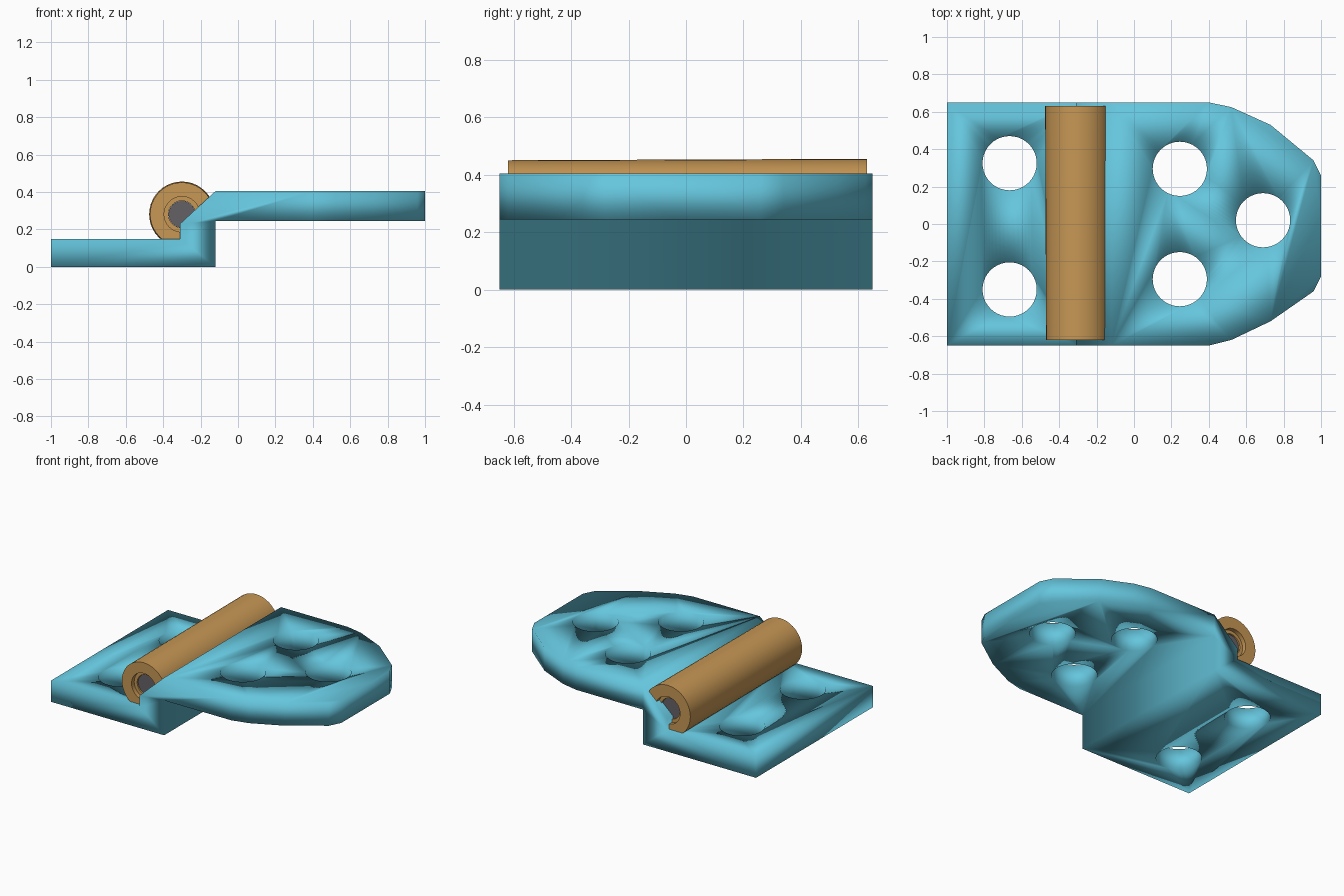
import bpy, bmesh, math
from mathutils import Vector

if "Cube" in bpy.data.objects:
    bpy.data.objects.remove(bpy.data.objects["Cube"])


def material(name, rgb):
    m = bpy.data.materials.new(name)
    m.diffuse_color = (*rgb, 1)
    m.use_nodes = True
    m.node_tree.nodes["Principled BSDF"].inputs["Base Color"].default_value = m.diffuse_color
    return m


def prism(name, points, offset):
    """Extrude a closed polygon along an offset vector."""
    bm = bmesh.new()
    face = bm.faces.new([bm.verts.new(p) for p in points])
    ext = bmesh.ops.extrude_face_region(bm, geom=[face])
    moved = [g for g in ext["geom"] if isinstance(g, bmesh.types.BMVert)]
    bmesh.ops.translate(bm, verts=moved, vec=Vector(offset))
    bmesh.ops.recalc_face_normals(bm, faces=bm.faces)
    mesh = bpy.data.meshes.new(name)
    bm.to_mesh(mesh)
    bm.free()
    obj = bpy.data.objects.new(name, mesh)
    bpy.context.collection.objects.link(obj)
    return obj


def cut(obj, cutter, operation):
    """Apply a boolean and discard the cutter."""
    mod = obj.modifiers.new("cut", "BOOLEAN")
    mod.operation, mod.object, mod.solver = operation, cutter, "EXACT"
    bpy.context.view_layer.objects.active = obj
    bpy.ops.object.modifier_apply(modifier=mod.name)
    bpy.data.objects.remove(cutter)


def circle(x, y, z, r, n=40):
    return [(x + r * math.cos(2 * math.pi * i / n),
             y + r * math.sin(2 * math.pi * i / n), z) for i in range(n)]


def lathe(name, profile, x, z, n=40):
    """Revolve a closed (radius, y) profile around a y axis."""
    bm = bmesh.new()
    rings = []
    for r, y in profile:
        rings.append([bm.verts.new((x + r * math.cos(2 * math.pi * i / n), y,
                                    z + r * math.sin(2 * math.pi * i / n)))
                      for i in range(n)])
    for a, b in zip(rings, rings[1:] + rings[:1]):
        for i in range(n):
            j = (i + 1) % n
            bm.faces.new((a[i], a[j], b[j], b[i]))
    bmesh.ops.recalc_face_normals(bm, faces=bm.faces)
    mesh = bpy.data.meshes.new(name)
    bm.to_mesh(mesh)
    bm.free()
    obj = bpy.data.objects.new(name, mesh)
    bpy.context.collection.objects.link(obj)
    return obj


def smooth_by_angle(obj):
    bpy.ops.object.select_all(action="DESELECT")
    obj.select_set(True)
    bpy.context.view_layer.objects.active = obj
    bpy.ops.object.shade_smooth_by_angle(angle=math.radians(35))


teal = material("teal", (0.13, 0.56, 0.72))
bronze = material("bronze", (0.57, 0.31, 0.09))

# Stepped plate: side profile extruded across the width
side = [(-1, 0), (-0.12, 0), (-0.12, 0.245), (1, 0.245), (1, 0.405),
        (-0.12, 0.405), (-0.31, 0.23), (-0.31, 0.15), (-1, 0.15)]
plate = prism("hinge_plate", [(x, -0.65, z) for x, z in side], (0, 1.3, 0))

# Rounded nose of the raised leaf
nose = [(-1.2, 0.8), (-1.2, -0.8), (0.4, -0.8), (0.4, -0.65), (0.52, -0.62),
        (0.73, -0.52), (0.96, -0.36), (1, -0.28), (1, 0.26), (0.96, 0.34),
        (0.73, 0.53), (0.52, 0.625), (0.4, 0.65), (0.4, 0.8)]
cut(plate, prism("nose_cutter", [(x, y, -0.2) for x, y in nose], (0, 0, 1)),
    "INTERSECT")

# Screw holes
for x, y in [(-0.665, 0.325), (-0.665, -0.35), (0.245, 0.295),
             (0.245, -0.295), (0.69, 0.02)]:
    cut(plate, prism("hole_cutter", circle(x, y, -0.2, 0.145), (0, 0, 1)),
        "DIFFERENCE")
plate.data.materials.append(teal)
plate.data.shade_smooth()

# Hollow barrel with counterbored ends
barrel = lathe("hinge_barrel", [(0.17, -0.62), (0.175, 0.63), (0.095, 0.63),
                                (0.095, 0.6), (0.072, 0.6), (0.072, -0.59),
                                (0.095, -0.59), (0.095, -0.62)], -0.3, 0.281)
barrel.data.materials.append(bronze)
smooth_by_angle(barrel)

# Pin inside the barrel
pin = prism("hinge_pin", [(x - 0.3, -0.58, y + 0.281)
                          for x, y, _ in circle(0, 0, 0, 0.071)], (0, 1.17, 0))
pin.data.materials.append(material("pin_grey", (0.13, 0.12, 0.13)))
smooth_by_angle(pin)
